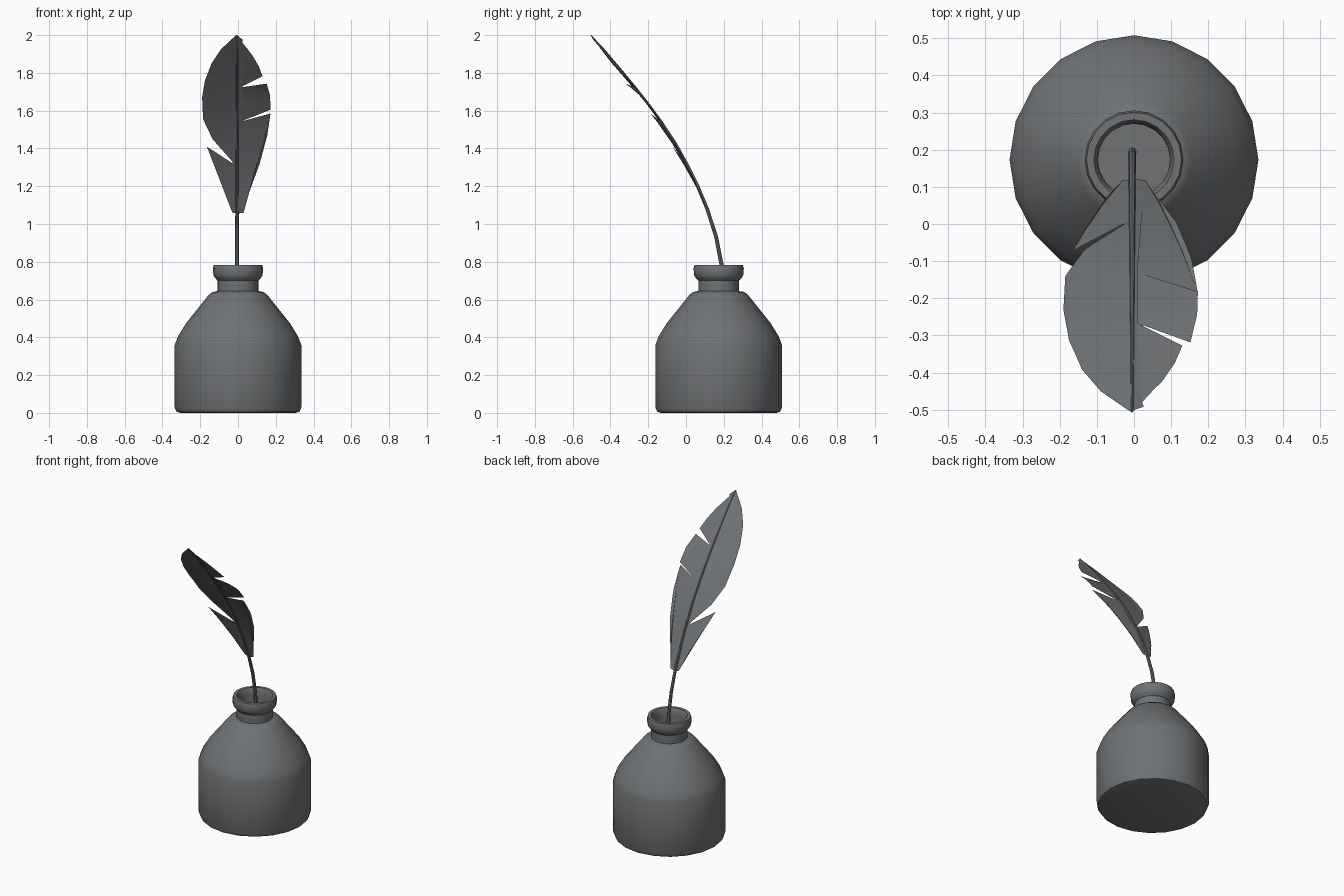
import bpy, bmesh, math
from mathutils import Vector

if "Cube" in bpy.data.objects:
    bpy.data.objects.remove(bpy.data.objects["Cube"])

mat = bpy.data.materials.new("slate grey")
mat.diffuse_color = (0.16, 0.17, 0.178, 1)
mat.use_nodes = True
mat.node_tree.nodes["Principled BSDF"].inputs["Base Color"].default_value = mat.diffuse_color


def make_object(name, bm, smooth=None):
    me = bpy.data.meshes.new(name)
    bm.to_mesh(me)
    bm.free()
    ob = bpy.data.objects.new(name, me)
    bpy.context.collection.objects.link(ob)
    me.materials.append(mat)
    if smooth:
        bpy.ops.object.select_all(action='DESELECT')
        ob.select_set(True)
        bpy.context.view_layer.objects.active = ob
        bpy.ops.object.shade_smooth_by_angle(angle=math.radians(smooth))
    return ob


def skin(bm, rings):
    """Join consecutive vertex rings and cap both ends."""
    n = len(rings[0])
    for a, b in zip(rings, rings[1:]):
        for i in range(n):
            j = (i + 1) % n
            bm.faces.new((a[i], a[j], b[j], b[i]))
    bm.faces.new(rings[0][::-1])
    bm.faces.new(rings[-1])
    bmesh.ops.recalc_face_normals(bm, faces=bm.faces)


# Ink bottle: lathe profile (radius, height), ending at the ink level in the neck
CY, SIDES = 0.173, 20
profile = [(0.305, 0), (0.325, 0.006), (0.335, 0.028), (0.335, 0.36),
           (0.318, 0.405), (0.275, 0.475), (0.155, 0.625), (0.135, 0.64),
           (0.108, 0.645), (0.108, 0.70), (0.122, 0.715), (0.13, 0.728),
           (0.133, 0.765), (0.128, 0.783), (0.108, 0.783), (0.101, 0.77),
           (0.097, 0.74), (0.097, 0.62)]
bm = bmesh.new()
rings = [[bm.verts.new((r * math.cos(2 * math.pi * i / SIDES),
                        CY + r * math.sin(2 * math.pi * i / SIDES), z))
          for i in range(SIDES)] for r, z in profile]
skin(bm, rings)
make_object("ink_bottle", bm, 35)

# Bend of the quill: (y, z)
bend = [(0.195, 0.6), (0.187, 0.79), (0.16, 0.93), (0.112, 1.08), (0.062, 1.2),
        (0.003, 1.32), (-0.058, 1.43), (-0.13, 1.54), (-0.195, 1.63),
        (-0.265, 1.72), (-0.355, 1.83), (-0.435, 1.925), (-0.505, 2.0)]


def bend_y(z):
    for (y0, z0), (y1, z1) in zip(bend, bend[1:]):
        if z <= z1:
            break
    return y0 + (y1 - y0) * (z - z0) / (z1 - z0)


# Quill shaft: tapered tube along the bend
bm = bmesh.new()
rings = []
for k, (y, z) in enumerate(bend):
    a, b = bend[max(k - 1, 0)], bend[min(k + 1, len(bend) - 1)]
    t = Vector((0, b[0] - a[0], b[1] - a[1])).normalized()
    side = Vector((1, 0, 0))
    up = t.cross(side)
    r = 0.0115 - 0.0085 * k / (len(bend) - 1)
    rings.append([bm.verts.new(Vector((-0.005, y, z)) + r *
                  (side * math.cos(i * math.pi / 4) + up * math.sin(i * math.pi / 4)))
                  for i in range(8)])
skin(bm, rings)
make_object("quill_shaft", bm, 40)

# Feather vanes: outlines (x, z, droop) with torn notches, sliced then bent
left = [(0, 1.055, 0), (-0.03, 1.06, 0), (-0.075, 1.18, 0), (-0.165, 1.41, -0.025),
        (-0.012, 1.31, 0), (-0.135, 1.45, 0), (-0.185, 1.555, 0),
        (-0.19, 1.67, -0.005), (-0.175, 1.76, -0.015), (-0.14, 1.85, -0.02),
        (-0.09, 1.925, -0.015), (-0.01, 2.0, 0), (0, 1.995, 0)]
right = [(0, 1.055, 0), (0.03, 1.06, 0), (0.06, 1.17, 0), (0.115, 1.32, 0),
         (0.155, 1.47, -0.01), (0.172, 1.585, -0.025), (0.008, 1.54, 0),
         (0.172, 1.605, -0.005), (0.17, 1.68, -0.01), (0.152, 1.743, -0.035),
         (0.008, 1.722, 0), (0.13, 1.782, -0.012), (0.11, 1.835, -0.015),
         (0.075, 1.895, -0.015), (0.022, 1.962, -0.01), (0.004, 1.942, 0),
         (0.026, 1.975, -0.01), (0, 1.995, 0)]
for name, outline in (("left_vane", left), ("right_vane", right)):
    bm = bmesh.new()
    bm.faces.new([bm.verts.new((x, d, z)) for x, z, d in outline])
    bmesh.ops.triangulate(bm, faces=bm.faces[:])
    for y, z in bend[4:-1]:
        bmesh.ops.bisect_plane(bm, geom=bm.verts[:] + bm.edges[:] + bm.faces[:],
                               plane_co=(0, 0, z), plane_no=(0, 0, 1))
    for v in bm.verts:
        v.co.y += bend_y(v.co.z)
    bmesh.ops.recalc_face_normals(bm, faces=bm.faces)
    # face the vanes backwards and up
    if sum(f.normal.y * f.calc_area() for f in bm.faces) < 0:
        bmesh.ops.reverse_faces(bm, faces=bm.faces[:])
    make_object(name, bm, 40)
